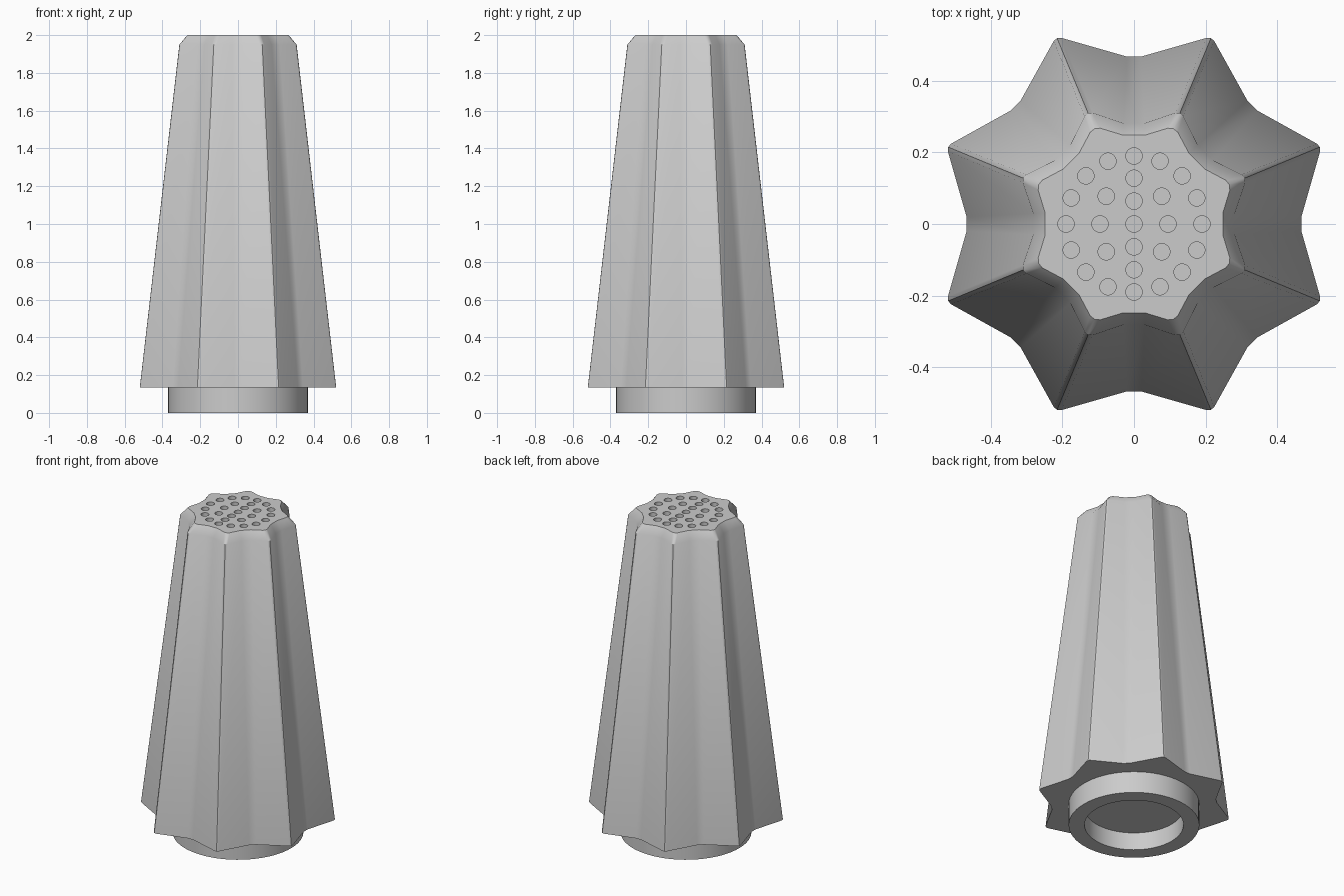
import bpy
import bmesh
from math import cos, sin, pi, radians

cube = bpy.data.objects.get("Cube")
if cube:
    bpy.data.objects.remove(cube, do_unlink=True)

grey = bpy.data.materials.new("light grey")
grey.use_nodes = True
grey.diffuse_color = (0.6, 0.6, 0.6, 1)
grey.node_tree.nodes["Principled BSDF"].inputs["Base Color"].default_value = (0.6, 0.6, 0.6, 1)


def make_object(name, bm):
    bmesh.ops.recalc_face_normals(bm, faces=bm.faces)
    mesh = bpy.data.meshes.new(name)
    bm.to_mesh(mesh)
    bm.free()
    mesh.materials.append(grey)
    obj = bpy.data.objects.new(name, mesh)
    bpy.context.collection.objects.link(obj)
    return obj


def bridge(bm, a, b):
    n = len(a)
    for i in range(n):
        bm.faces.new((a[i], a[(i + 1) % n], b[(i + 1) % n], b[i]))


def star_ring(bm, z, tip, tip_half, valley, valley_half):
    """Eight-pointed star with softened tips and valleys."""
    ring = []
    for k in range(8):
        base = 45 * k
        for r, a in ((valley, -valley_half), (valley, valley_half),
                     (tip - 0.004, 22.5 - tip_half), (tip, 22.5),
                     (tip - 0.004, 22.5 + tip_half)):
            t = radians(base + a)
            ring.append(bm.verts.new((r * cos(t), r * sin(t), z)))
    return ring


def smooth(obj, angle):
    bpy.ops.object.select_all(action='DESELECT')
    obj.select_set(True)
    bpy.context.view_layer.objects.active = obj
    bpy.ops.object.shade_smooth_by_angle(angle=radians(angle))


# Fluted tapering body with a chamfered top
bm = bmesh.new()
rings = [star_ring(bm, 0.135, 0.562, 1.2, 0.468, 2.4),
         star_ring(bm, 1.95, 0.335, 2.2, 0.283, 6),
         star_ring(bm, 2.0, 0.288, 3, 0.25, 7)]
for low, high in zip(rings, rings[1:]):
    bridge(bm, low, high)
bm.faces.new(rings[0])
bm.faces.new(rings[-1])
body = make_object("shaker_body", bm)

# Pouring holes: outer ring, middle ring and a centre column
spots = [(0.19 * cos(k * pi / 8), 0.19 * sin(k * pi / 8)) for k in range(16)]
spots += [(0.11 * cos(k * pi / 4), 0.11 * sin(k * pi / 4)) for k in (1, 3, 5, 7)]
spots += [(-0.095, 0), (0.095, 0)]
spots += [(0, 0.064 * k) for k in range(-2, 3)]
bm = bmesh.new()
for x, y in spots:
    made = bmesh.ops.create_cone(bm, cap_ends=True, segments=16,
                                 radius1=0.023, radius2=0.023, depth=0.08)
    bmesh.ops.translate(bm, verts=made["verts"], vec=(x, y, 2.0))
cutter = make_object("hole_cutter", bm)
cutter.hide_render = True

cut = body.modifiers.new("holes", 'BOOLEAN')
cut.object = cutter
cut.operation = 'DIFFERENCE'
cut.solver = 'EXACT'
bpy.context.view_layer.objects.active = body
bpy.ops.object.modifier_apply(modifier=cut.name)
bpy.data.objects.remove(cutter, do_unlink=True)
smooth(body, 30)

# Stopper ring underneath, with a shallow recess
bm = bmesh.new()
loops = []
for r, z in ((0.37, 0.135), (0.37, 0), (0.28, 0), (0.28, 0.11)):
    loops.append([bm.verts.new((r * cos(k * pi / 32), r * sin(k * pi / 32), z))
                  for k in range(64)])
for a, b in zip(loops, loops[1:]):
    bridge(bm, a, b)
bm.faces.new(loops[0])
bm.faces.new(loops[-1])
smooth(make_object("base_ring", bm), 30)
